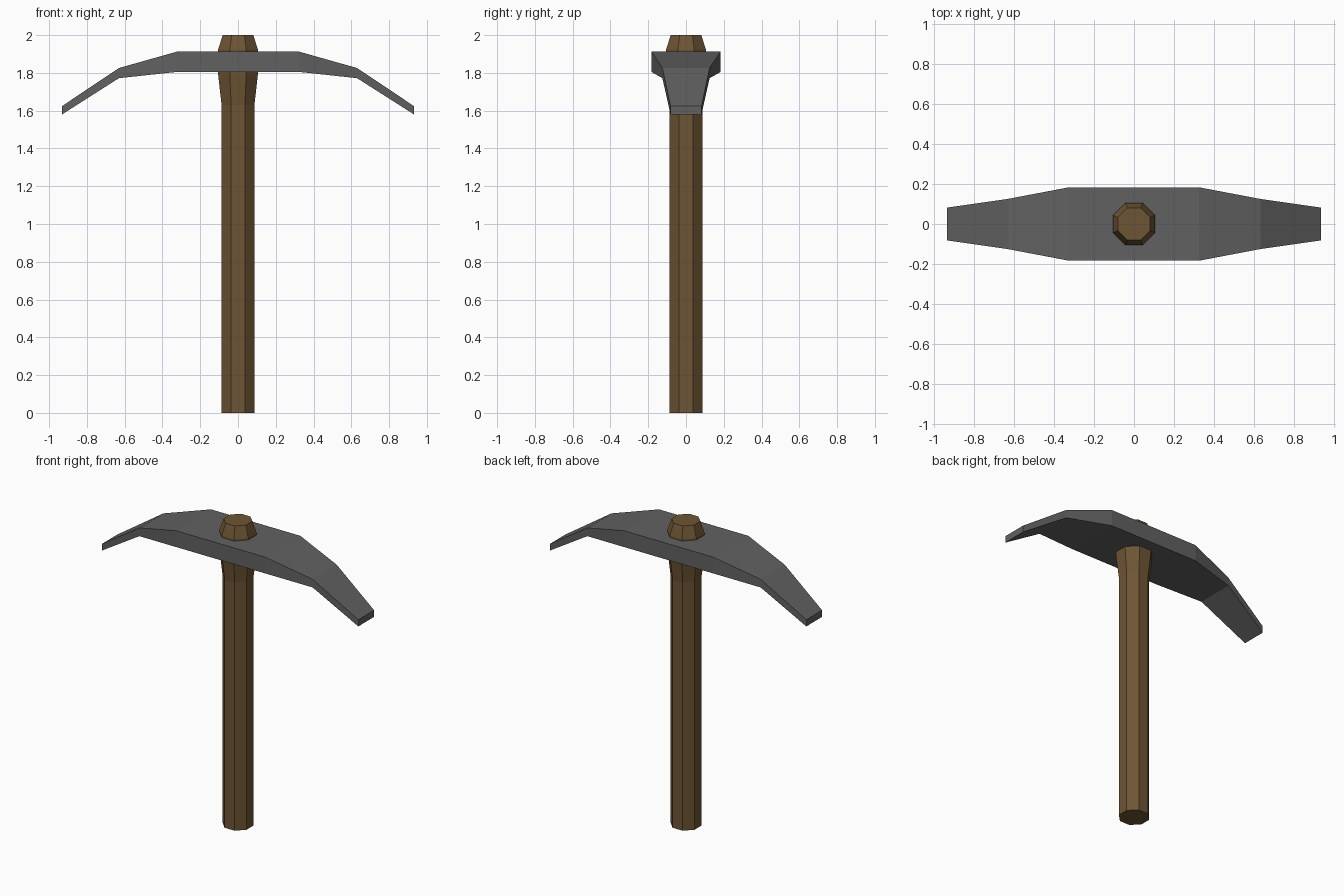
import bpy, math

if "Cube" in bpy.data.objects:
    bpy.data.objects.remove(bpy.data.objects["Cube"])


def loft(name, rings, color):
    """Skin a list of equal-length vertex rings and cap both ends."""
    n = len(rings[0])
    verts = [v for ring in rings for v in ring]
    faces = [(r * n + i, r * n + (i + 1) % n, (r + 1) * n + (i + 1) % n, (r + 1) * n + i)
             for r in range(len(rings) - 1) for i in range(n)]
    faces.append(tuple(reversed(range(n))))
    faces.append(tuple(range(len(verts) - n, len(verts))))
    mesh = bpy.data.meshes.new(name)
    mesh.from_pydata(verts, [], faces)
    mesh.update()
    obj = bpy.data.objects.new(name, mesh)
    bpy.context.collection.objects.link(obj)
    mat = bpy.data.materials.new(name + "_material")
    mat.diffuse_color = color
    mat.use_nodes = True
    mat.node_tree.nodes["Principled BSDF"].inputs["Base Color"].default_value = mat.diffuse_color
    mesh.materials.append(mat)
    return obj


def octagon(apothem, z):
    r = apothem / math.cos(math.pi / 8)
    return [(r * math.cos(a), r * math.sin(a), z)
            for a in (math.pi / 8 + i * math.pi / 4 for i in range(8))]


def section(x, half_width, bottom, top):
    w = half_width
    return [(x, -w, bottom), (x, w, bottom), (x, w, top), (x, -w, top)]


# Wooden handle: octagonal shaft, flared eye, tapered cap
handle_profile = [(0.087, 0), (0.087, 1.63), (0.105, 1.79), (0.105, 1.925), (0.081, 2.0)]
loft("handle", [octagon(a, z) for a, z in handle_profile], (0.155, 0.09, 0.035, 1))

# Metal head: arched blade, symmetric about the handle
half = [(0.325, 0.183, 1.805, 1.912), (0.63, 0.125, 1.772, 1.826), (0.932, 0.082, 1.58, 1.624)]
stations = [(-x, w, b, t) for x, w, b, t in reversed(half)] + half
loft("pick_head", [section(*s) for s in stations], (0.12, 0.12, 0.12, 1))
